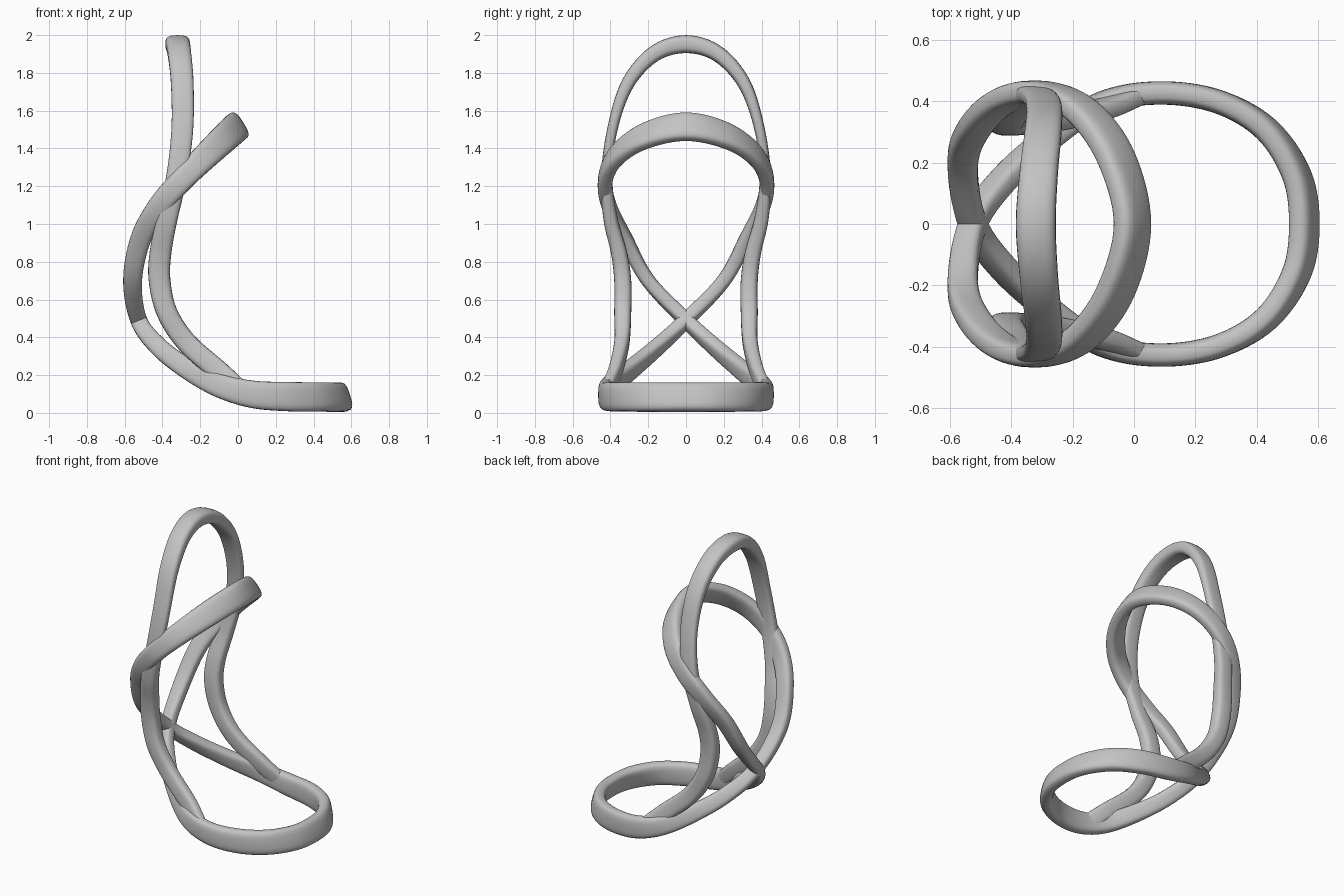
import bpy
import bmesh
import math
from mathutils import Vector

cube = bpy.data.objects.get("Cube")
if cube:
    bpy.data.objects.remove(cube, do_unlink=True)

SECTION_SIDES = 24
STEPS = 8

grey = bpy.data.materials.new("plain grey")
grey.use_nodes = True
colour = (0.55, 0.55, 0.55, 1)
grey.diffuse_color = colour
grey.node_tree.nodes["Principled BSDF"].inputs["Base Color"].default_value = colour


def mirrored(half):
    """Continue a half path with its reflection across y = 0."""
    return [(x, -y, *rest) for x, y, *rest in reversed(half)]


def spline(points, closed):
    """Catmull-Rom interpolation of every value of the control points."""
    count = len(points)

    def control(i):
        return points[i % count] if closed else points[max(0, min(i, count - 1))]

    result = []
    for i in range(count if closed else count - 1):
        quads = list(zip(control(i - 1), control(i), control(i + 1), control(i + 2)))
        for step in range(STEPS):
            t = step / STEPS
            result.append([
                b + t * ((c - a) + t * ((2 * a - 5 * b + 4 * c - d)
                                        + t * (3 * b - a - 3 * c + d))) / 2
                for a, b, c, d in quads])
    if not closed:
        result.append(list(points[-1]))
    return result


def rounded(value):
    """Squared-off cosine or sine for a soft rectangular section."""
    return math.copysign(abs(value) ** 0.65, value)


def sweep_band(name, points, closed):
    """Sweep a soft rectangle whose wide side follows the given lean angle."""
    path = spline(points, closed)
    count = len(path)
    bm = bmesh.new()
    rings = []
    for i, (x, y, z, lean, width, thick) in enumerate(path):
        if closed:
            before, after = path[i - 1], path[(i + 1) % count]
        else:
            before, after = path[max(i - 1, 0)], path[min(i + 1, count - 1)]
        tangent = (Vector(after[:3]) - Vector(before[:3])).normalized()
        angle = math.radians(lean)
        wide = Vector((math.cos(angle), 0, math.sin(angle)))
        wide = (wide - wide.dot(tangent) * tangent).normalized()
        across = tangent.cross(wide)
        ring = []
        for k in range(SECTION_SIDES):
            turn = math.tau * k / SECTION_SIDES
            ring.append(bm.verts.new(
                Vector((x, y, z))
                + wide * rounded(math.cos(turn)) * width / 2
                + across * rounded(math.sin(turn)) * thick / 2))
        rings.append(ring)
    for i in range(count if closed else count - 1):
        low, high = rings[i], rings[(i + 1) % count]
        for k in range(SECTION_SIDES):
            n = (k + 1) % SECTION_SIDES
            bm.faces.new((low[k], low[n], high[n], high[k]))
    if not closed:
        bm.faces.new(rings[0])
        bm.faces.new(rings[-1])
    bmesh.ops.recalc_face_normals(bm, faces=bm.faces)
    mesh = bpy.data.meshes.new(name)
    bm.to_mesh(mesh)
    bm.free()
    mesh.materials.append(grey)
    obj = bpy.data.objects.new(name, mesh)
    bpy.context.collection.objects.link(obj)
    bpy.ops.object.select_all(action="DESELECT")
    obj.select_set(True)
    bpy.context.view_layer.objects.active = obj
    bpy.ops.object.shade_smooth_by_angle(angle=math.radians(40))
    return obj


# Control points: x, y, z, lean in degrees, width, thickness
# Crossed loop: ground ring, crossing behind, then the leaning arch
crossed_half = [
    (.555, 0, .083, 108, .155, .08),
    (.53, .16, .083, 106, .155, .08),
    (.43, .31, .084, 100, .155, .08),
    (.27, .4, .086, 93, .155, .078),
    (.08, .427, .098, 87, .145, .076),
    (-.1, .395, .145, 76, .125, .076),
    (-.27, .285, .235, 60, .11, .076),
    (-.42, .15, .35, 42, .1, .076),
    (-.525, 0, .49, 22, .09, .076),
    (-.558, -.2, .7, 0, .1, .076),
    (-.515, -.32, .92, -18, .11, .076),
    (-.42, -.405, 1.09, -30, .12, .076),
    (-.3, -.428, 1.23, -38, .125, .076),
    (-.17, -.37, 1.36, -42, .14, .078),
    (-.06, -.22, 1.465, -50, .155, .08),
    (-.005, 0, 1.515, -58, .16, .08),
]
# The two end points lie on the mirror plane, so they are not repeated
sweep_band("crossed_loop", crossed_half + mirrored(crossed_half)[1:-1], True)

# Tall hoop: one leg rising from the ring to the top of the arch
hoop_half = [
    (.03, .425, .105, 65, .1, .06),
    (-.1, .375, .22, 52, .11, .07),
    (-.27, .34, .37, 38, .11, .08),
    (-.375, .335, .53, 18, .11, .09),
    (-.415, .335, .7, 0, .115, .09),
    (-.41, .355, .85, -5, .115, .085),
    (-.375, .4, 1.03, -10, .11, .075),
    (-.325, .42, 1.25, -8, .11, .06),
    (-.295, .39, 1.5, 0, .115, .055),
    (-.295, .31, 1.74, 0, .12, .07),
    (-.31, .17, 1.9, 0, .125, .085),
    (-.32, 0, 1.952, 0, .13, .095),
]
sweep_band("tall_hoop", hoop_half + mirrored(hoop_half)[1:], False)
